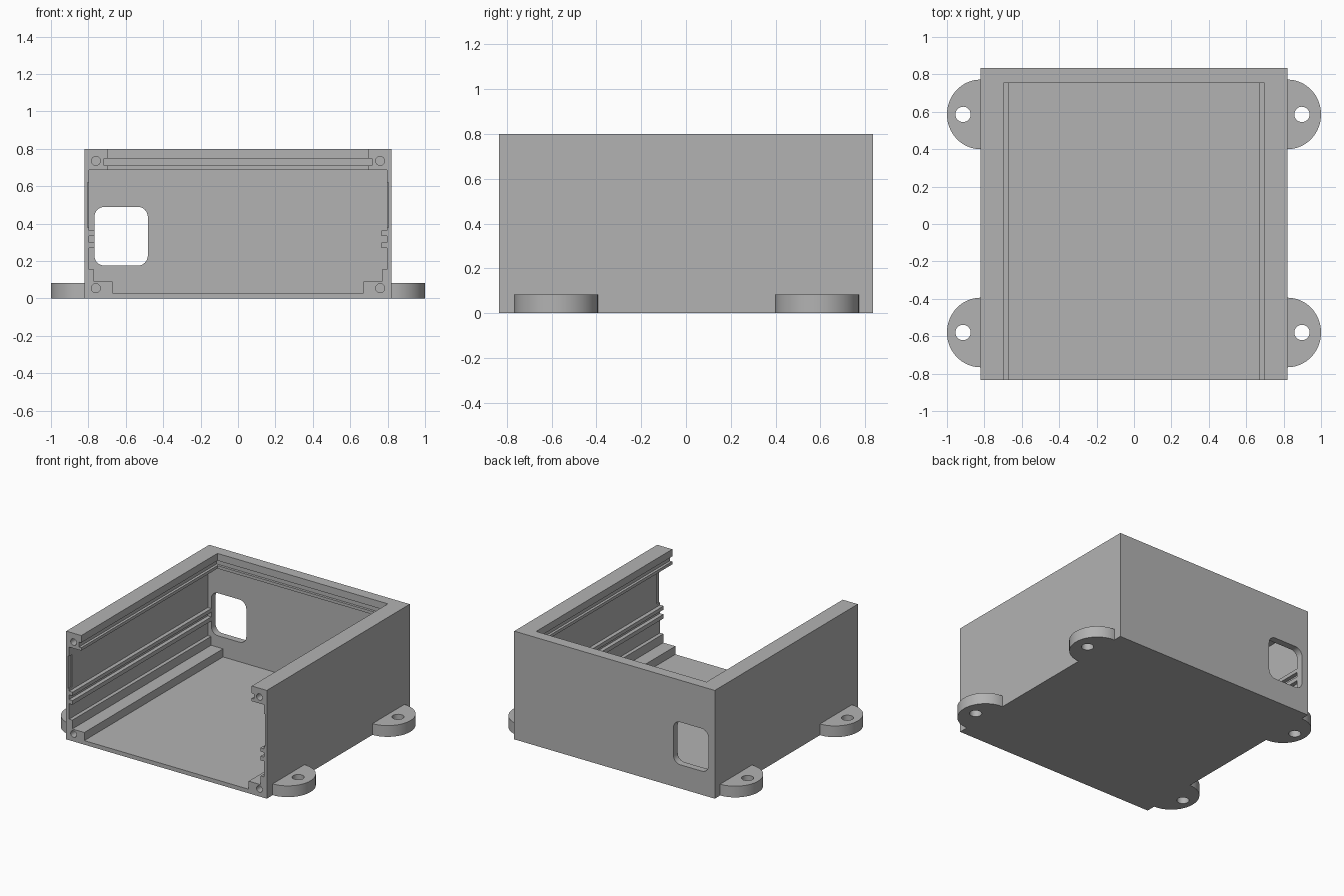
import bpy, bmesh, math

cube = bpy.data.objects.get("Cube")
if cube:
    bpy.data.objects.remove(cube, do_unlink=True)

grey = bpy.data.materials.new("plain grey")
grey.use_nodes = True
GREY = (0.45, 0.45, 0.45, 1)
grey.diffuse_color = GREY
grey.node_tree.nodes["Principled BSDF"].inputs["Base Color"].default_value = GREY

W, D, H = 0.82, 0.835, 0.8        # half width, half depth, height


def prism(name, pts, lo, hi, axis):
    """Extrude a 2D outline along y (points are x, z) or z (points are x, y)."""
    def place(p, t):
        return (p[0], t, p[1]) if axis == "y" else (p[0], p[1], t)
    bm = bmesh.new()
    a = [bm.verts.new(place(p, lo)) for p in pts]
    b = [bm.verts.new(place(p, hi)) for p in pts]
    bm.faces.new(a)
    bm.faces.new(b[::-1])
    n = len(pts)
    for i in range(n):
        bm.faces.new((a[i], b[i], b[(i + 1) % n], a[(i + 1) % n]))
    bmesh.ops.recalc_face_normals(bm, faces=bm.faces)
    mesh = bpy.data.meshes.new(name)
    bm.to_mesh(mesh)
    bm.free()
    mesh.materials.append(grey)
    ob = bpy.data.objects.new(name, mesh)
    bpy.context.collection.objects.link(ob)
    return ob


def rect(x0, x1, z0, z1):
    return [(x0, z0), (x1, z0), (x1, z1), (x0, z1)]


def arc(cx, cy, rx, ry, start, end, n):
    """Points on an ellipse, both ends included, angles in degrees."""
    out = []
    for i in range(n + 1):
        t = math.radians(start + (end - start) * i / n)
        out.append((cx + rx * math.cos(t), cy + ry * math.sin(t)))
    return out


def circle(cx, cy, r, n=32):
    return arc(cx, cy, r, r, 0, 360, n)[:-1]


def cut(target, cutter):
    cutter.hide_render = True
    mod = target.modifiers.new("cut", "BOOLEAN")
    mod.operation, mod.solver, mod.object = "DIFFERENCE", "EXACT", cutter
    bpy.context.view_layer.objects.active = target
    bpy.ops.object.modifier_apply(modifier=mod.name)
    bpy.data.objects.remove(cutter, do_unlink=True)


# Solid block for the case
case = prism("case", rect(-W, W, 0, H), -D, D, "y")

# Main cavity: stepped floor ledges and two board rails on each side wall
half = [(0.672, 0.03), (0.672, 0.09), (0.77, 0.09), (0.77, 0.155), (0.797, 0.155)]
for z0, z1 in ((0.27, 0.3), (0.335, 0.362)):
    half += [(0.797, z0), (0.768, z0), (0.768, z1), (0.797, z1)]
half += [(0.797, 0.688)]
cavity = half + [(-x, z) for x, z in reversed(half)]
cut(case, prism("cavity", cavity, -1, 0.785, "y"))

# Open top and the groove for a sliding lid
cut(case, prism("top_opening", rect(-0.697, 0.697, 0.6, 0.9), -1, 0.755, "y"))
cut(case, prism("lid_groove", rect(-0.716, 0.716, 0.71, 0.747), -1, 0.773, "y"))

# Rounded window in the back wall
x0, x1, z0, z1, r = -0.768, -0.482, 0.175, 0.49, 0.055
window = []
for cx, cz, start in ((x1 - r, z1 - r, 0), (x0 + r, z1 - r, 90),
                      (x0 + r, z0 + r, 180), (x1 - r, z0 + r, 270)):
    window += arc(cx, cz, r, r, start, start + 90, 8)
cut(case, prism("window", window, 0.7, 1, "y"))

# Front screw holes and shallow edge recesses
for s in (-1, 1):
    for z in (0.055, 0.735):
        cut(case, prism("screw_hole", circle(s * 0.76, z, 0.024, 24), -1, -0.64, "y"))
    recess = rect(min(s * 0.78, s * 0.805), max(s * 0.78, s * 0.805), 0.38, 0.62)
    cut(case, prism("edge_recess", recess, -1, -0.8, "y"))

# Four rounded mounting ears with bolt holes
for side, s, hole_x in (("left", 1, 0.898), ("right", -1, -0.914)):
    for end, y in (("front", -0.58), ("back", 0.586)):
        outline = [(s * x, py) for x, py in arc(W, y, 0.18, 0.186, -90, 90, 32)]
        ear = prism(f"{end}_{side}_mounting_ear", outline, 0, 0.083, "z")
        cut(ear, prism("bolt_hole", circle(hole_x, y, 0.041), -0.1, 0.2, "z"))

# Smooth the curved faces while keeping edges sharp
bpy.ops.object.select_all(action="DESELECT")
for ob in bpy.context.collection.objects:
    if ob.type == "MESH":
        ob.select_set(True)
        bpy.context.view_layer.objects.active = ob
bpy.ops.object.shade_smooth_by_angle(angle=math.radians(30))
